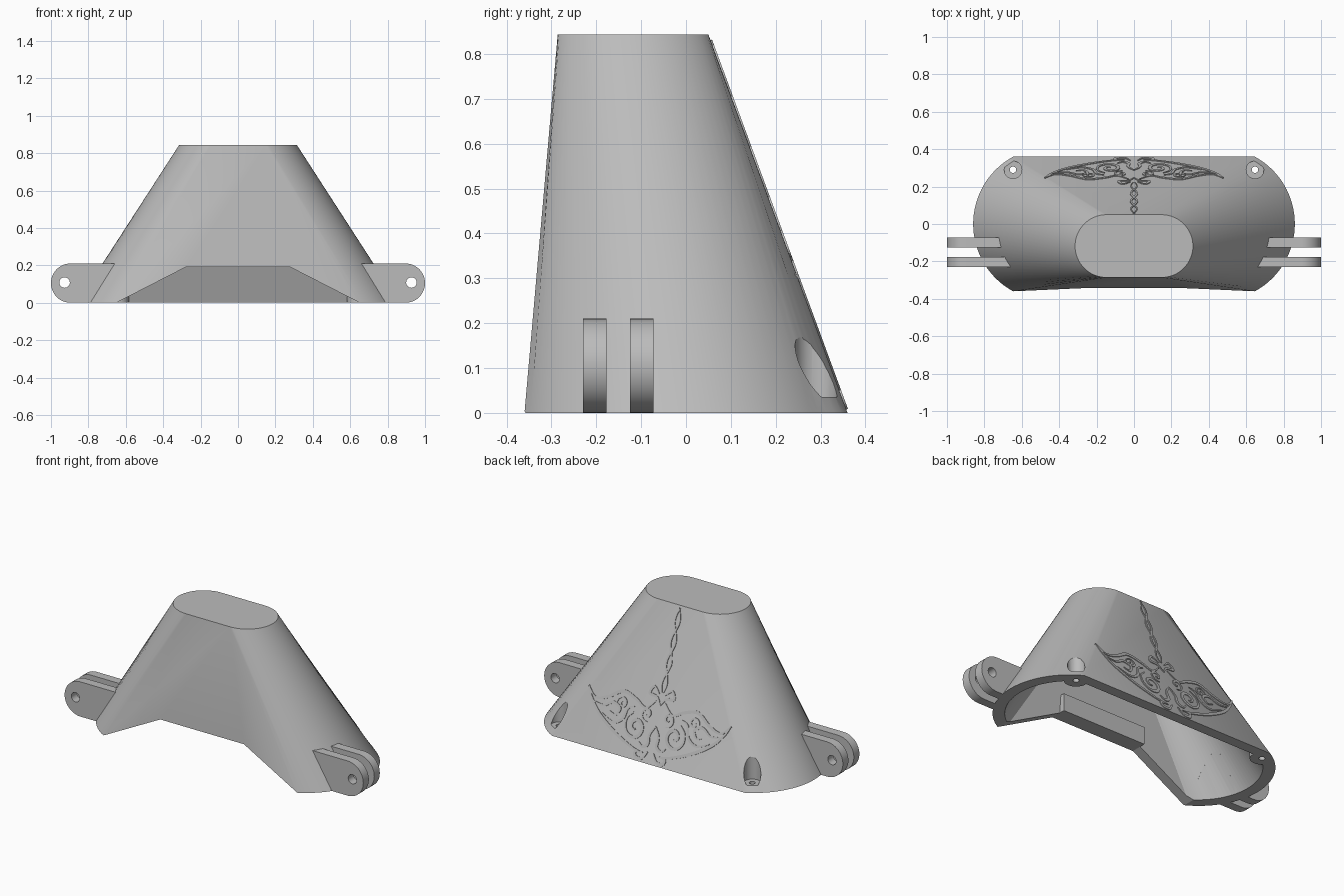
import bpy, bmesh, math
from mathutils import Vector

if "Cube" in bpy.data.objects:
    bpy.data.objects.remove(bpy.data.objects["Cube"])

grey = bpy.data.materials.new("plain grey")
grey.use_nodes = True
grey.diffuse_color = (0.5, 0.5, 0.5, 1)
grey.node_tree.nodes["Principled BSDF"].inputs["Base Color"].default_value = (0.5, 0.5, 0.5, 1)


def finish(bm, name):
    bmesh.ops.recalc_face_normals(bm, faces=bm.faces[:])
    mesh = bpy.data.meshes.new(name)
    bm.to_mesh(mesh)
    bm.free()
    mesh.materials.append(grey)
    ob = bpy.data.objects.new(name, mesh)
    bpy.context.collection.objects.link(ob)
    return ob


def activate(ob):
    bpy.ops.object.select_all(action='DESELECT')
    ob.select_set(True)
    bpy.context.view_layer.objects.active = ob


def loft(name, low, high):
    """Closed solid between two rings with equal point counts."""
    bm = bmesh.new()
    a = [bm.verts.new(p) for p in low]
    b = [bm.verts.new(p) for p in high]
    for i in range(len(a)):
        j = (i + 1) % len(a)
        bm.faces.new((a[i], a[j], b[j], b[i]))
    bm.faces.new(a[::-1])
    bm.faces.new(b)
    return finish(bm, name)


def prism(name, outline, y0, y1):
    return loft(name, [(x, y0, z) for x, z in outline], [(x, y1, z) for x, z in outline])


def ring(cx, cy, r, half, z, n=32):
    """Outline with straight front and back and an arc at each end."""
    lim = math.asin(min(1, half / r))
    arc = [-lim + 2 * lim * i / n for i in range(n + 1)]
    right = [(cx + r * math.cos(t), cy + r * math.sin(t), z) for t in arc]
    return right + [(-x, y, z) for x, y, z in reversed(right)]


def cylinder(name, x, y, r, z0, z1, n=32):
    pts = [(x + r * math.cos(math.tau * i / n), y + r * math.sin(math.tau * i / n)) for i in range(n)]
    return loft(name, [(*p, z0) for p in pts], [(*p, z1) for p in pts])


def cut(ob, cutter):
    mod = ob.modifiers.new("cut", 'BOOLEAN')
    mod.operation = 'DIFFERENCE'
    mod.solver = 'EXACT'
    mod.object = cutter
    activate(ob)
    bpy.ops.object.modifier_apply(modifier=mod.name)


def discard(ob):
    bpy.data.objects.remove(ob)


def smooth(ob):
    activate(ob)
    bpy.ops.object.shade_smooth_by_angle(angle=math.radians(25))


# Tapered shell and its hollow; screw bosses stay solid inside
shell = loft("shell", ring(0.45, 0, 0.41, 0.36, 0), ring(0.147, -0.118, 0.168, 0.168, 0.843))
hollow = loft("hollow_cutter", ring(0.45, 0, 0.35, 0.3, -0.01), ring(0.147, -0.115, 0.115, 0.115, 0.79))
for s in (-1, 1):
    boss = cylinder("boss_cutter", s * 0.647, 0.29, 0.065, -0.1, 0.5)
    cut(hollow, boss)
    discard(boss)
cut(shell, hollow)

# Sloped opening at the bottom of the front wall
opening = prism("opening_cutter", [(-0.67, -0.01), (0.67, -0.01), (0.28, 0.19), (-0.28, 0.19)], -0.5, -0.22)
cut(shell, opening)
discard(opening)

# Counterbored screw holes
for s in (-1, 1):
    for r, z0 in ((0.047, 0.035), (0.017, -0.1)):
        bore = cylinder("bore_cutter", s * 0.647, 0.29, r, z0, 0.6)
        cut(shell, bore)
        discard(bore)
smooth(shell)

# Raised bar inside the front wall above the opening
prism("inner_bar", [(-0.28, 0.19), (0.28, 0.19), (0.28, 0.295), (-0.28, 0.295)], -0.3, -0.248)

# Paired hinge lugs with rounded ends and pin holes
R = 0.105
tip = [(1 - R + R * math.cos(t), R + R * math.sin(t))
       for t in (math.pi * (i / 24 - 0.5) for i in range(25))]
pin = [(0.927 + 0.028 * math.cos(math.tau * i / 24), 0.108 + 0.028 * math.sin(math.tau * i / 24))
       for i in range(24)]
for side, s in (("left", 1), ("right", -1)):
    for place, y in (("front", -0.23), ("rear", -0.125)):
        outline = [(0.64, 2 * R), (0.64, 0)] + tip
        lug = prism(f"{side}_{place}_lug", [(s * x, z) for x, z in outline], y, y + 0.053)
        hole = prism("pin_cutter", [(s * x, z) for x, z in pin], y - 0.02, y + 0.08)
        cut(lug, hollow)
        cut(lug, hole)
        discard(hole)
        smooth(lug)
discard(hollow)

# Scrollwork ray in shallow relief on the sloping back
normal = Vector((0, 0.843, 0.31)).normalized()


def on_back(x, z, lift):
    return Vector((x, 0.36 - 0.368 * z, z)) + normal * lift


def spline(pts, steps=8):
    p = [Vector(q) for q in [pts[0], *pts, pts[-1]]]
    out = []
    for a, b, c, d in zip(p, p[1:], p[2:], p[3:]):
        for k in range(steps):
            t = k / steps
            out.append(0.5 * (2 * b + (c - a) * t + (2 * a - 5 * b + 4 * c - d) * t**2
                              + (3 * b - a - 3 * c + d) * t**3))
    return out + [p[-1]]


def stroke(bm, pts, width):
    """Tapered ribbon along a smooth path."""
    path = spline(pts)
    last, n = None, len(path) - 1
    for i, c in enumerate(path):
        d = (path[min(i + 1, n)] - path[max(i - 1, 0)]).normalized()
        w = width * (0.3 + 0.7 * math.sin(math.pi * i / n)) / 2
        side = Vector((-d.y, d.x)) * w
        sec = [bm.verts.new(on_back(*(c + side * k), h))
               for k, h in ((1, -0.008), (1, 0.004), (-1, 0.004), (-1, -0.008))]
        if last:
            for k in range(4):
                bm.faces.new((last[k], last[k - 1], sec[k - 1], sec[k]))
        else:
            bm.faces.new(sec)
        last = sec
    bm.faces.new(last[::-1])


def spiral(x, z, r, start, turns):
    return [(x + r * (1 - 0.85 * t) * math.cos(start + turns * math.tau * t),
             z + r * (1 - 0.85 * t) * math.sin(start + turns * math.tau * t))
            for t in (i / 14 for i in range(15))]


strokes = [
    # wing edges
    ([(.05, .05), (.12, .06), (.25, .11), (.37, .18), (.44, .25), (.475, .31)], .018),
    ([(.475, .31), (.42, .26), (.34, .28), (.25, .33), (.16, .31), (.09, .28), (.03, .33)], .018),
    # inner wing scrolls
    ([(.43, .24), (.36, .23), (.3, .26), (.25, .24), (.27, .2), (.31, .21)], .016),
    ([(.36, .19), (.28, .16), (.22, .19), (.2, .25), (.16, .27)], .016),
    (spiral(.13, .17, .075, 1.2, -1.5), .02),
    (spiral(.24, .27, .035, 0, 1.2), .012),
    (spiral(.07, .25, .04, 4.5, 1.2), .014),
    # body and head hooks
    ([(0, .2), (.03, .15), (.03, .1), (.06, .08), (.09, .1)], .018),
    ([(.02, .06), (.05, .02), (.09, .02), (.1, .045), (.07, .05)], .018),
    ([(0, .31), (.03, .35), (.08, .36), (.06, .4), (.02, .37)], .016),
    # braided tail
    ([(.016 * math.sin(i * math.pi / 3 + 0.3), .38 + .45 * i / 12) for i in range(13)], .012),
]
bm = bmesh.new()
for pts, width in strokes:
    for s in (-1, 1):
        stroke(bm, [(s * x, z) for x, z in pts], width)
finish(bm, "back_scrollwork")
